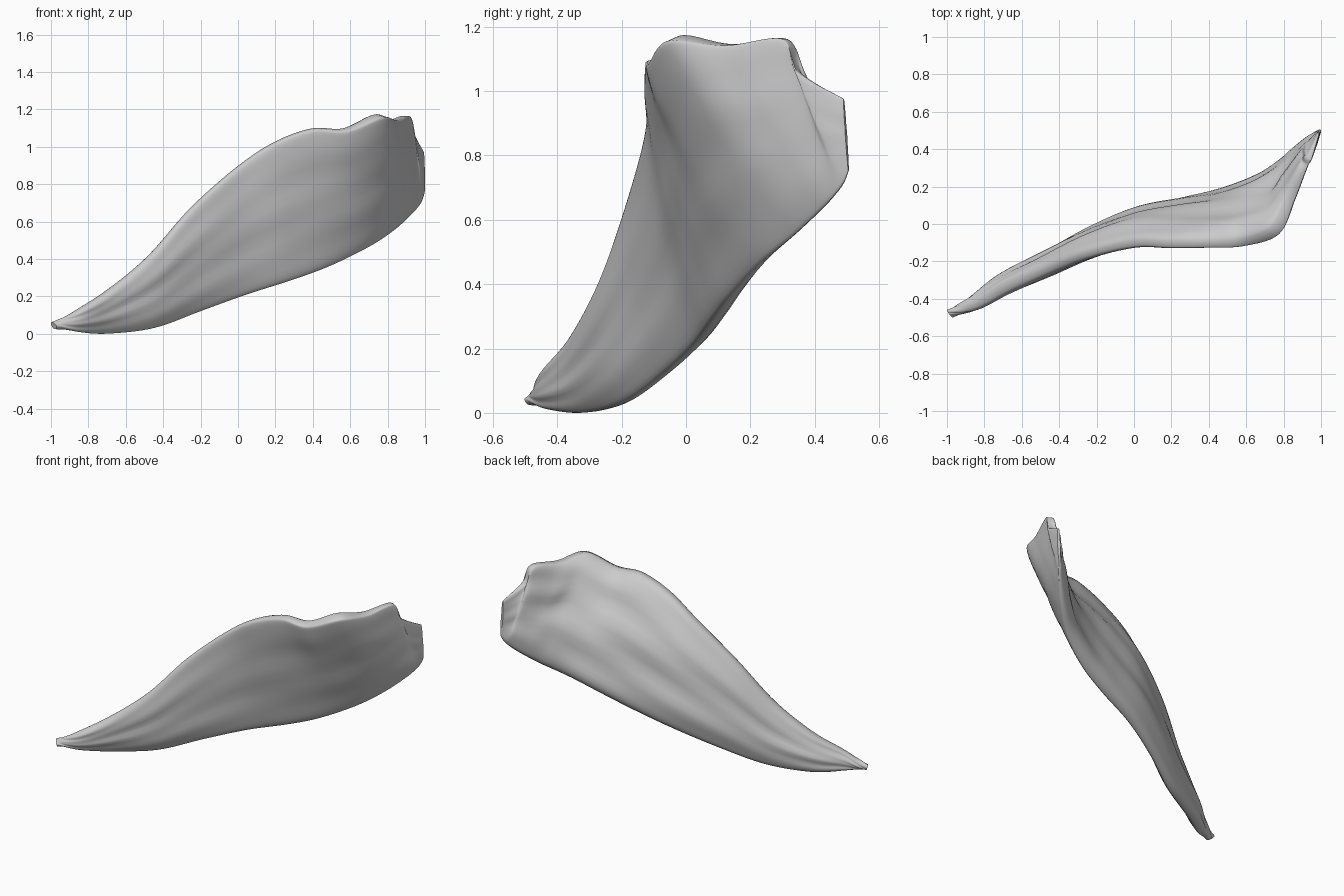
import bpy, bmesh
from math import sin, cos, pi
from mathutils import Vector

if "Cube" in bpy.data.objects:
    bpy.data.objects.remove(bpy.data.objects["Cube"])

# Stations: lower edge xyz, upper edge xyz, front depth, back depth, back roundness power
S = [
    (-.97, -.50, .045, -1.0, -.46, .065, .012, .02, .8),
    (-.86, -.42, .02, -.85, -.44, .14, .032, .045, .8),
    (-.70, -.31, .01, -.68, -.35, .25, .042, .062, .8),
    (-.45, -.19, .04, -.47, -.255, .43, .048, .072, .8),
    (-.20, -.065, .13, -.25, -.17, .68, .045, .085, .8),
    (.05, .03, .22, 0, -.115, .90, .037, .105, .75),
    (.30, .09, .30, .20, -.12, 1.03, .035, .115, .7),
    (.50, .145, .375, .40, -.12, 1.10, .032, .115, .65),
    (.70, .235, .475, .58, -.115, 1.095, .03, .115, .5),
    (.83, .335, .56, .77, -.055, 1.165, .022, .11, .27),
    (.92, .42, .64, .85, .12, 1.15, .018, .085, .25),
    (.965, .465, .69, .92, .30, 1.17, .012, .055, .3),
    (.985, .49, .725, .945, .345, 1.07, .01, .04, .4),
    (.995, .505, .76, .99, .49, .985, .008, .01, .8),
]
STEPS, RING = 8, 48


def sample(t):
    """Smooth interpolation through the stations."""
    i = min(int(t), len(S) - 2)
    f = t - i
    a, b = S[max(i - 1, 0)], S[i]
    c, d = S[i + 1], S[min(i + 2, len(S) - 1)]
    v = [.5 * (2 * q + (r - p) * f + (2 * p - 5 * q + 4 * r - s) * f * f
               + (3 * q - p - 3 * r + s) * f ** 3)
         for p, q, r, s in zip(a, b, c, d)]
    return Vector(v[:3]), Vector(v[3:6]), v[6], v[7], v[8]


def section(t):
    """Flattened outline, fuller at the back, with fibre ridges."""
    end = len(S) - 1
    lo, hi, front, back, power = sample(t)
    p0, p1 = sample(max(t - .8, 0)), sample(min(t + .8, end))
    tangent = (p1[0] - p0[0]) + (p1[1] - p0[1])
    tangent.z = min(max(tangent.z, 0), tangent.xy.length)
    n = tangent.cross(hi - lo).normalized()
    pts = []
    for k in range(RING):
        a = 2 * pi * k / RING
        s = .5 - .5 * cos(a)
        is_front = sin(a) >= 0
        depth = front if is_front else -back
        # the back stays full up to the broad rim but tapers at the lower edge
        p = .75 if is_front or s < .5 else power
        w = abs(sin(a)) ** p
        ridge = .07 * sin(13 * s + 1.1 * t + is_front) + .05 * sin(24 * s - .8 * t)
        pts.append(lo.lerp(hi, s) + n * depth * w * (1 + ridge))
    return pts


# Muscle body: loft the sections and cap both ends
bm = bmesh.new()
rings = [[bm.verts.new(p) for p in section(j / STEPS)]
         for j in range((len(S) - 1) * STEPS + 1)]
for r0, r1 in zip(rings, rings[1:]):
    for k in range(RING):
        m = (k + 1) % RING
        bm.faces.new((r0[k], r0[m], r1[m], r1[k]))
bm.faces.new(rings[0])
bm.faces.new(rings[-1])
bmesh.ops.recalc_face_normals(bm, faces=bm.faces)

# Rest on the ground
low = min(v.co.z for v in bm.verts)
bmesh.ops.translate(bm, verts=bm.verts, vec=(0, 0, -low))

mesh = bpy.data.meshes.new("muscle_sheet")
bm.to_mesh(mesh)
bm.free()
body = bpy.data.objects.new("muscle_sheet", mesh)
bpy.context.collection.objects.link(body)
bpy.context.view_layer.objects.active = body
body.select_set(True)
bpy.ops.object.shade_smooth_by_angle(angle=pi / 3)
